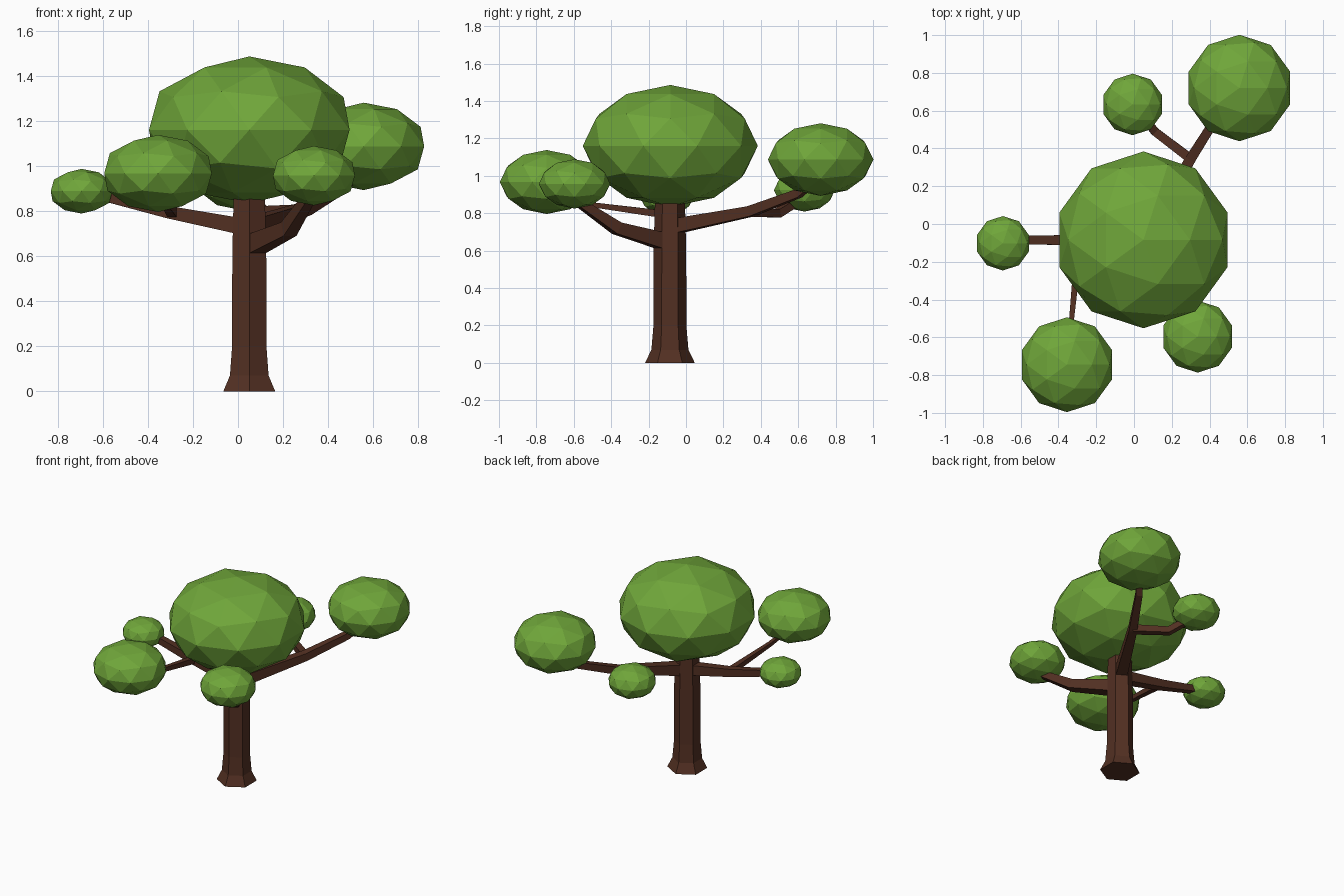
import bpy, bmesh, math
from mathutils import Vector

if "Cube" in bpy.data.objects:
    bpy.data.objects.remove(bpy.data.objects["Cube"])


def material(name, rgb):
    m = bpy.data.materials.new(name)
    m.diffuse_color = (*rgb, 1)
    m.use_nodes = True
    m.node_tree.nodes["Principled BSDF"].inputs["Base Color"].default_value = m.diffuse_color
    return m


BARK = material("bark", (0.085, 0.029, 0.016))
LEAF = material("leaf", (0.16, 0.38, 0.042))


def loft(name, rings, mat):
    """Skin a list of equal-sized point rings into a capped solid."""
    bm = bmesh.new()
    loops = [[bm.verts.new(p) for p in ring] for ring in rings]
    n = len(loops[0])
    for a, b in zip(loops, loops[1:]):
        for i in range(n):
            j = (i + 1) % n
            bm.faces.new((a[i], a[j], b[j], b[i]))
    bm.faces.new(loops[0][::-1])
    bm.faces.new(loops[-1])
    bmesh.ops.recalc_face_normals(bm, faces=bm.faces)
    mesh = bpy.data.meshes.new(name)
    bm.to_mesh(mesh)
    bm.free()
    mesh.materials.append(mat)
    bpy.context.collection.objects.link(bpy.data.objects.new(name, mesh))


def branch(name, stations):
    """Square tapered limb through (x, y, z, thickness) stations."""
    pts = [Vector(s[:3]) for s in stations]
    rings = []
    for i, (p, s) in enumerate(zip(pts, stations)):
        d = Vector()
        if i > 0:
            d += (p - pts[i - 1]).normalized()
        if i < len(pts) - 1:
            d += (pts[i + 1] - p).normalized()
        d.normalize()
        side = d.cross(Vector((0, 0, 1))).normalized()
        up = side.cross(d)
        h = s[3] / 2
        rings.append([p + side * h * u + up * h * v
                      for u, v in ((1, 1), (-1, 1), (-1, -1), (1, -1))])
    loft(name, rings, BARK)


def foliage(name, centre, r, rz):
    bpy.ops.mesh.primitive_ico_sphere_add(subdivisions=2, radius=1, location=centre)
    ob = bpy.context.object
    ob.name = name
    ob.scale = (r, r, rz)
    ob.data.materials.append(LEAF)


# Hexagonal trunk with flared foot
TX, TY = 0.05, -0.086
profile = [(0, 0.133), (0.07, 0.099), (0.2, 0.088), (0.6, 0.087), (0.95, 0.078)]
loft("trunk", [[(TX + r * math.cos(math.radians(90 + 60 * k)),
                 TY + r * math.sin(math.radians(90 + 60 * k)), z) for k in range(6)]
               for z, r in profile], BARK)

# Limbs
branch("front_right_branch", [(TX, TY, 0.64, 0.09), (0.225, -0.37, 0.72, 0.065),
                              (0.31, -0.56, 0.85, 0.045), (0.33, -0.59, 0.9, 0.04)])
branch("left_branch", [(TX, TY, 0.725, 0.075), (-0.31, -0.085, 0.795, 0.055),
                       (-0.57, -0.085, 0.86, 0.045), (-0.66, -0.095, 0.88, 0.04)])
branch("front_left_branch", [(-0.29, -0.085, 0.79, 0.042), (-0.33, -0.5, 0.845, 0.026),
                             (-0.35, -0.7, 0.89, 0.022)])
branch("back_right_branch", [(TX, TY, 0.725, 0.08), (0.3, 0.345, 0.81, 0.055),
                             (0.46, 0.6, 0.905, 0.045), (0.53, 0.69, 0.98, 0.04)])
branch("back_branch", [(0.3, 0.345, 0.805, 0.05), (0.11, 0.49, 0.8, 0.045),
                       (0.01, 0.62, 0.88, 0.04)])

# Leaf clumps
foliage("main_canopy", (0.05, -0.084, 1.16), 0.468, 0.326)
foliage("back_right_canopy", (0.558, 0.72, 1.087), 0.282, 0.194)
foliage("back_canopy", (-0.007, 0.633, 0.923), 0.163, 0.114)
foliage("left_canopy", (-0.694, -0.102, 0.888), 0.144, 0.099)
foliage("front_left_canopy", (-0.355, -0.745, 0.967), 0.251, 0.171)
foliage("front_right_canopy", (0.337, -0.596, 0.957), 0.191, 0.132)
